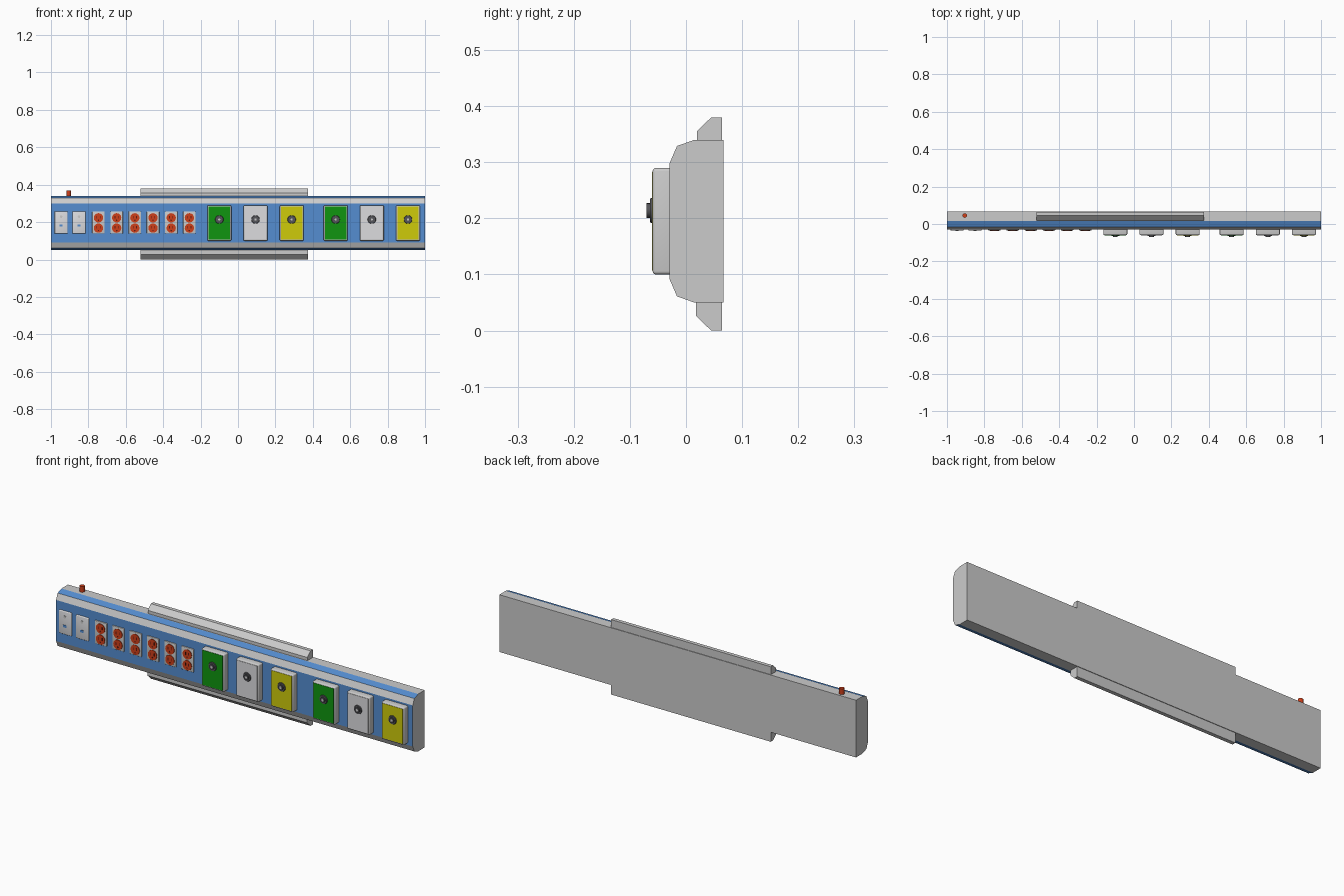
import bpy, bmesh, math
from mathutils import Matrix

if "Cube" in bpy.data.objects:
    bpy.data.objects.remove(bpy.data.objects["Cube"])


def material(name, r, g, b):
    m = bpy.data.materials.new(name)
    m.use_nodes = True
    m.diffuse_color = (r, g, b, 1)
    m.node_tree.nodes["Principled BSDF"].inputs["Base Color"].default_value = (r, g, b, 1)
    return m


GREY = material("light grey", 0.6, 0.6, 0.6)
BLUE = material("blue", 0.09, 0.27, 0.64)
WHITE = material("white", 0.72, 0.72, 0.74)
RED = material("orange red", 0.62, 0.05, 0.01)
GREEN = material("green", 0.005, 0.3, 0.005)
YELLOW = material("yellow", 0.62, 0.6, 0.003)
DARK = material("dark grey", 0.09, 0.09, 0.1)
BROWN = material("dark red", 0.12, 0.01, 0.005)


def finish(name, bm, *mats):
    bmesh.ops.recalc_face_normals(bm, faces=bm.faces)
    me = bpy.data.meshes.new(name)
    bm.to_mesh(me)
    bm.free()
    for m in mats:
        me.materials.append(m)
    ob = bpy.data.objects.new(name, me)
    bpy.context.collection.objects.link(ob)
    return ob


def prism(name, profile, x0, x1, *mats):
    """Extrude a (y, z) outline along x."""
    bm = bmesh.new()
    face = bm.faces.new([bm.verts.new((x0, y, z)) for y, z in profile])
    new = bmesh.ops.extrude_face_region(bm, geom=[face])["geom"]
    bmesh.ops.translate(bm, vec=(x1 - x0, 0, 0),
                        verts=[v for v in new if isinstance(v, bmesh.types.BMVert)])
    return finish(name, bm, *mats)


def box(name, x, z, w, h, front, back, mat, bevel=0):
    """Block standing on the fascia, with its front edges rounded."""
    bm = bmesh.new()
    bmesh.ops.create_cube(bm, size=1, matrix=Matrix.Translation((x, (front + back) / 2, z))
                          @ Matrix.Diagonal((w, back - front, h, 1)))
    if bevel:
        edges = [e for e in bm.edges if min(v.co.y for v in e.verts) < front + 0.001]
        bmesh.ops.bevel(bm, geom=edges, offset=bevel, segments=3, profile=0.5, affect='EDGES')
    return finish(name, bm, mat)


def disc(name, x, z, r, front, back, mat, sides=20, tip=1):
    """Cylinder pointing to the front."""
    bm = bmesh.new()
    bmesh.ops.create_cone(bm, cap_ends=True, segments=sides, radius1=r, radius2=r * tip,
                          depth=back - front,
                          matrix=Matrix.Translation((x, (front + back) / 2, z))
                          @ Matrix.Rotation(math.pi / 2, 4, 'X'))
    return finish(name, bm, mat)


# Main housing: blue fascia and blue outer bevels on a grey body
MID = 0.195
half = [(0.067, 0.145), (0.015, 0.145), (-0.016, 0.134), (-0.029, 0.104)]
outline = [(y, MID + z) for y, z in half] + [(y, MID - z) for y, z in reversed(half)]
body = prism("housing", outline, -1, 1, GREY, BLUE)
for p in body.data.polygons:
    if p.normal.y < -0.97 or -0.5 < p.normal.y < -0.2:
        p.material_index = 1

# Mounting rails above and below
prism("upper_rail", [(0.02, 0.34), (0.02, 0.356), (0.045, 0.38), (0.064, 0.38), (0.064, 0.34)],
      -0.52, 0.375, GREY)
prism("lower_rail", [(0.018, 0.05), (0.018, 0.026), (0.045, 0), (0.064, 0), (0.064, 0.05)],
      -0.52, 0.375, GREY)

# Call light on the top
bm = bmesh.new()
bmesh.ops.create_cone(bm, cap_ends=True, segments=16, radius1=0.012, radius2=0.012, depth=0.03,
                      matrix=Matrix.Translation((-0.905, 0.045, 0.354)))
finish("call_light", bm, RED)

FACE = -0.029

# Data plates with a jack and a small label
for i, x in enumerate((-0.946, -0.85)):
    box(f"data_plate_{i}", x, 0.198, 0.07, 0.118, FACE - 0.006, FACE, WHITE, 0.004)
    disc(f"data_button_{i}", x, 0.229, 0.007, FACE - 0.008, FACE, GREY, 12)
    box(f"data_jack_{i}", x, 0.182, 0.018, 0.012, FACE - 0.008, FACE, BLUE)

# Duplex power sockets
for i in range(6):
    x = -0.746 + 0.0972 * i
    box(f"socket_plate_{i}", x, 0.198, 0.067, 0.118, FACE - 0.005, FACE, GREY, 0.003)
    for j, z in enumerate((0.223, 0.168)):
        disc(f"socket_{i}_{j}", x, z, 0.025, FACE - 0.008, FACE, RED, 16)
        for k in (-1, 1):
            box(f"socket_slot_{i}_{j}_{k}", x + k * 0.009, z + 0.004, 0.004, 0.014,
                FACE - 0.0085, FACE, BROWN)
        disc(f"socket_earth_{i}_{j}", x, z - 0.013, 0.004, FACE - 0.0085, FACE, BROWN, 10)

# Gas outlet boxes with coloured front plates and round connectors
for start in (-0.1, 0.522):
    for n, colour in enumerate((GREEN, WHITE, YELLOW)):
        x = start + 0.1935 * n
        tag = f"{colour.name}_{'inner' if start < 0 else 'outer'}"
        box(f"gas_box_{tag}", x, 0.195, 0.128, 0.19, -0.0595, FACE, GREY, 0.006)
        box(f"gas_plate_{tag}", x, 0.195, 0.114, 0.176, -0.061, -0.058, colour)
        disc(f"gas_collar_{tag}", x, 0.214, 0.023, -0.0645, -0.06, DARK, 24, 0.9)
        disc(f"gas_connector_{tag}", x, 0.214, 0.013, -0.07, -0.06, DARK, 20)
        disc(f"gas_port_{tag}", x, 0.214, 0.006, -0.0703, -0.069, GREY, 12)

# Smooth the rounded parts while keeping hard edges
bpy.ops.object.select_all(action='DESELECT')
for ob in bpy.context.collection.objects:
    if ob.type == 'MESH' and ob.name.startswith(("gas_", "call", "socket_", "data_")):
        ob.select_set(True)
        bpy.context.view_layer.objects.active = ob
bpy.ops.object.shade_smooth_by_angle(angle=math.radians(35))
